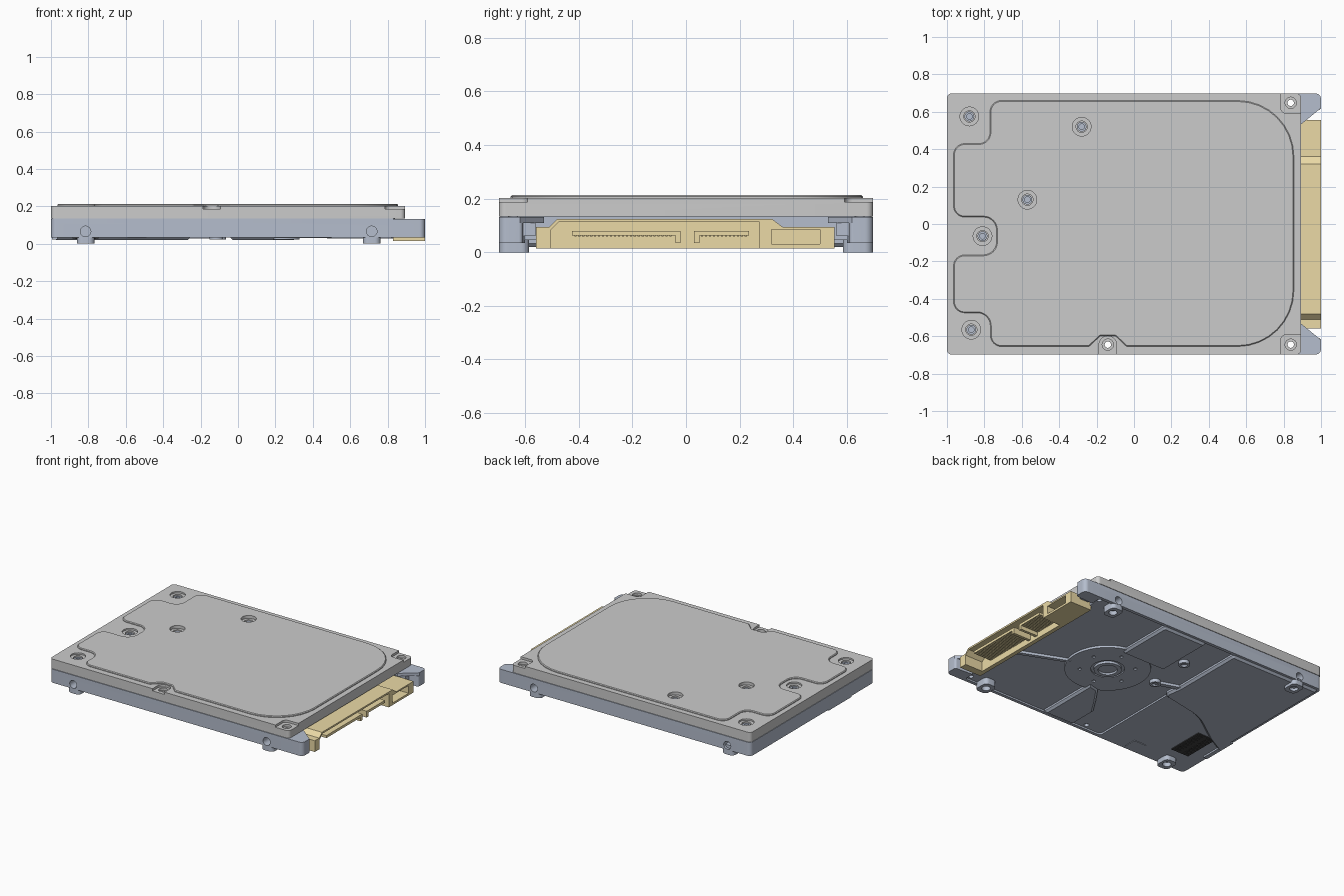
import bpy, bmesh, math
from mathutils import Vector

if "Cube" in bpy.data.objects:
    bpy.data.objects.remove(bpy.data.objects["Cube"])


def material(name, rgb):
    m = bpy.data.materials.new(name)
    m.diffuse_color = (*rgb, 1)
    m.use_nodes = True
    m.node_tree.nodes["Principled BSDF"].inputs["Base Color"].default_value = m.diffuse_color
    return m


STEEL = material("cast_metal", (0.46, 0.51, 0.61))
TAN = material("tan_plastic", (0.83, 0.70, 0.38))
DARK = material("dark_contact", (0.05, 0.05, 0.05))


def outline(pts, n=8):
    """Closed 2D outline from (u, v, fillet radius) corners."""
    out = []
    for i, (x, y, r) in enumerate(pts):
        p = Vector((x, y))
        if r <= 0:
            out.append(p)
            continue
        a = Vector(pts[i - 1][:2]) - p
        b = Vector(pts[(i + 1) % len(pts)][:2]) - p
        a.normalize()
        b.normalize()
        half = a.angle(b) / 2
        c = p + (a + b).normalized() * (r / math.sin(half))
        s = p + a * (r / math.tan(half)) - c
        e = p + b * (r / math.tan(half)) - c
        sweep = s.angle_signed(e)
        for k in range(n + 1):
            t = -sweep * k / n
            out.append(c + Vector((s.x * math.cos(t) - s.y * math.sin(t),
                                   s.x * math.sin(t) + s.y * math.cos(t))))
    return out


def prism(name, pts, lo, hi, axis='z', mat=None, bevel=0):
    """Extrude an outline from lo to hi; bevel chamfers the hi end."""
    place = {'z': lambda u, v, w: (u, v, w), 'x': lambda u, v, w: (w, u, v),
             'y': lambda u, v, w: (u, w, v)}[axis]
    bm = bmesh.new()
    bottom = [bm.verts.new(place(p[0], p[1], lo)) for p in pts]
    top = [bm.verts.new(place(p[0], p[1], hi)) for p in pts]
    bm.faces.new(bottom)
    cap = bm.faces.new(top)
    for i in range(len(pts)):
        bm.faces.new((bottom[i - 1], bottom[i], top[i], top[i - 1]))
    bmesh.ops.recalc_face_normals(bm, faces=bm.faces)
    if bevel:
        bmesh.ops.bevel(bm, geom=list(cap.edges), offset=bevel, segments=1, affect='EDGES')
    me = bpy.data.meshes.new(name)
    bm.to_mesh(me)
    bm.free()
    ob = bpy.data.objects.new(name, me)
    bpy.context.collection.objects.link(ob)
    if mat:
        me.materials.append(mat)
    return ob


def cyl(name, u, v, lo, hi, r, axis='z', mat=None, n=32):
    ring = [(u + r * math.cos(2 * math.pi * i / n), v + r * math.sin(2 * math.pi * i / n)) for i in range(n)]
    return prism(name, ring, lo, hi, axis, mat)


def box(name, x0, x1, y0, y1, z0, z1, mat=None):
    return prism(name, [(x0, y0), (x1, y0), (x1, y1), (x0, y1)], z0, z1, 'z', mat)


def rect(x0, x1, y0, y1, r):
    return outline([(x0, y0, r), (x1, y0, r), (x1, y1, r), (x0, y1, r)])


def combine(ob, other, op='DIFFERENCE'):
    m = ob.modifiers.new("combine", 'BOOLEAN')
    m.object, m.operation, m.solver = other, op, 'EXACT'
    bpy.context.view_layer.objects.active = ob
    bpy.ops.object.modifier_apply(modifier=m.name)
    bpy.data.objects.remove(other)


# positions of cover screws, open through holes, and feet
SCREWS = [(-.88, .575), (-.28, .52), (-.57, .13), (-.81, -.065), (-.87, -.565)]
HOLES = [(.838, .648), (.838, -.645), (-.14, -.645)]
FEET = [(x, s) for x in (-.815, .715) for s in (-1, 1)]
W = .698

# cast base: lower body, recessed floor, upper web with chamfered horns, feet
base = prism("base", outline([(-1, -W, .03), (1, -W, .03), (1, -.61, .015), (.84, -.6, 0),
                              (.84, .6, 0), (1, .61, .015), (1, W, .03), (-1, W, .03)]), .034, .11, mat=STEEL)
combine(base, prism("floor_cut", rect(-.28, .86, -.675, .675, .02), 0, .046))
web = prism("web", outline([(-1, -W, .03), (1, -W, .03), (1, -.62, 0), (.89, -.53, 0), (.84, -.53, 0),
                            (.84, .53, 0), (.89, .53, 0), (1, .62, 0), (1, W, .03), (-1, W, .03)]), .11, .131, mat=STEEL)
combine(base, web, 'UNION')
for x, s in FEET:
    ys = sorted((s * .585, s * (W - .001)))
    combine(base, prism("foot", rect(x - .047, x + .047, *ys, .03), 0, .06, mat=STEEL), 'UNION')
for x, s in FEET:
    combine(base, cyl("side_cut", x, .066, *sorted((s * .61, s * .72)), .028, 'y'))
    combine(base, cyl("foot_cut", x, s * .64, -.01, .03, .028))
for x, y in HOLES:
    combine(base, cyl("hole_cut", x, y, -.01, .2, .017))
for s in (-1, 1):
    box("connector_bracket", .86, .93, *sorted((s * .562, s * .615)), .06, .112, STEEL)

# stepped cover with raised top panel
cover = prism("cover", rect(-1, .893, -W, W, .025), .134, .203)
panel = prism("panel", outline([
    (.855, -.655, .3), (.855, .66, .3), (-.77, .66, .06), (-.77, .43, .06), (-.965, .43, .06),
    (-.965, .037, .06), (-.735, .037, .07), (-.735, -.165, .07), (-.965, -.165, .06),
    (-.965, -.475, .06), (-.768, -.475, .07), (-.768, -.655, .06), (-.24, -.655, .02),
    (-.18, -.598, .02), (-.10, -.598, .02), (-.04, -.655, .02)]), .19, .213, bevel=.005)
combine(cover, panel, 'UNION')
for s in (-1, 1):
    combine(cover, prism("corner_cut", rect(.785, .95, *sorted((s * .592, s * .75)), .03), .187, .25))
combine(cover, prism("edge_cut", rect(-.187, -.093, -.8, -.6, .045), .187, .25))
for x, y in HOLES:
    combine(cover, cyl("recess_cut", x, y, .17, .25, .03))
    combine(cover, cyl("hole_cut", x, y, .1, .25, .017))
for x, y in SCREWS:
    combine(cover, cyl("bore_cut", x, y, .192, .25, .05))
    combine(cover, cyl("bore_cut", x, y, .168, .25, .03))
    screw = cyl("cover_screw", x, y, .16, .184, .026, mat=STEEL)
    combine(screw, cyl("socket_cut", x, y, .174, .2, .015, n=12))

# thin seal forming the seam between base and cover
seal = prism("seal", rect(-.995, .84, -.692, .692, .02), .125, .14, mat=STEEL)
for x, y in HOLES:
    combine(seal, cyl("hole_cut", x, y, .1, .2, .017))

# connector shell, open at the front and underneath
shell = prism("connector_shell", [(-.56, .015), (-.56, .095), (-.51, .095), (-.48, .125), (.32, .125),
                                  (.36, .095), (.555, .095), (.555, .015)], .83, 1, 'x', TAN)
combine(shell, prism("cavity_cut", [(-.505, -.01), (-.505, .083), (-.475, .113), (.275, .113), (.275, -.01)],
                     .86, 1.02, 'x'))
combine(shell, prism("pocket_cut", [(.32, .03), (.5, .03), (.5, .085), (.32, .085)], .87, 1.02, 'x'))

# L-shaped contact tongues and their pins
for name, tip, heel, count in (("long_tongue", -.425, -.02, 25), ("short_tongue", .235, .03, 12)):
    d = 1 if heel > tip else -1
    prism(name, [(tip, .062), (tip, .08), (heel, .08), (heel, .035), (heel - d * .02, .035),
                 (heel - d * .02, .062)], .85, .997, 'x', TAN)
    for i in range(count):
        y = tip + d * (.012 + i * .0148)
        box("contact_pin", .86, .99, y - .004, y + .004, .058, .063, TAN)

# raised areas on the underside with sloped edges
prism("rear_pad", outline([(-.27, .68, .02), (-.27, .14, .04), (-.25, .0, .05), (-.6, -.07, .4), (-.84, -.24, .1),
                           (-.985, -.32, 0), (-.985, .68, .02)]), .06, .019, mat=STEEL, bevel=.014)
prism("side_pad", rect(-.04, .31, .25, .68, .02), .06, .019, mat=STEEL, bevel=.014)
prism("lower_pad", [(.2, -.665), (.2, -.2), (.12, -.22), (.03, -.35), (-.04, -.46), (-.04, -.665)],
      .06, .019, mat=STEEL, bevel=.014)
box("edge_block", -.995, -.965, -.45, -.19, .022, .06, STEEL)
small = box("small_block", -.59, -.49, -.67, -.58, .03, .06, STEEL)


def rib(name, a, b, w):
    a, b = Vector(a), Vector(b)
    n = (b - a).normalized().orthogonal() * w / 2
    prism(name, [a - n, b - n, b + n, a + n], .028, .06, mat=STEEL)


rib("front_rib", (.825, -.2), (.48, -.06), .025)
rib("boss_rib", (-.29, .13), (-.12, .075), .03)

# motor housing with ring hub
motor = cyl("motor_housing", .24, .02, .03, .06, .28, mat=STEEL, n=64)
combine(motor, cyl("groove_cut", .24, .02, 0, .038, .11))
hub = cyl("motor_hub", .24, .02, .022, .05, .09, mat=STEEL, n=48)
combine(hub, cyl("hub_cut", .24, .02, 0, .036, .062))
for i in range(6):
    t = math.radians(60 * i + 20)
    combine(motor, cyl("dimple_cut", .24 + .18 * math.cos(t), .02 + .18 * math.sin(t), 0, .04, .012, n=12))

# small screw bosses
for x, y in ((-.1, .385), (-.116, .075)):
    boss = cyl("screw_boss", x, y, .022, .06, .036, mat=STEEL)
    combine(boss, cyl("boss_cut", x, y, 0, .035, .02))

# dark contact pad
box("contact_pad", -.885, -.745, -.51, -.24, .028, .06, DARK)
for x in (-.85, -.78):
    for i in range(9):
        y = -.485 + i * .0275
        box("pad_contact", x - .018, x + .018, y - .007, y + .007, .024, .03, DARK)

# smooth the round walls while keeping edges sharp
for ob in bpy.context.scene.objects:
    ob.select_set(True)
bpy.context.view_layer.objects.active = base
bpy.ops.object.shade_smooth_by_angle(angle=math.radians(30))
